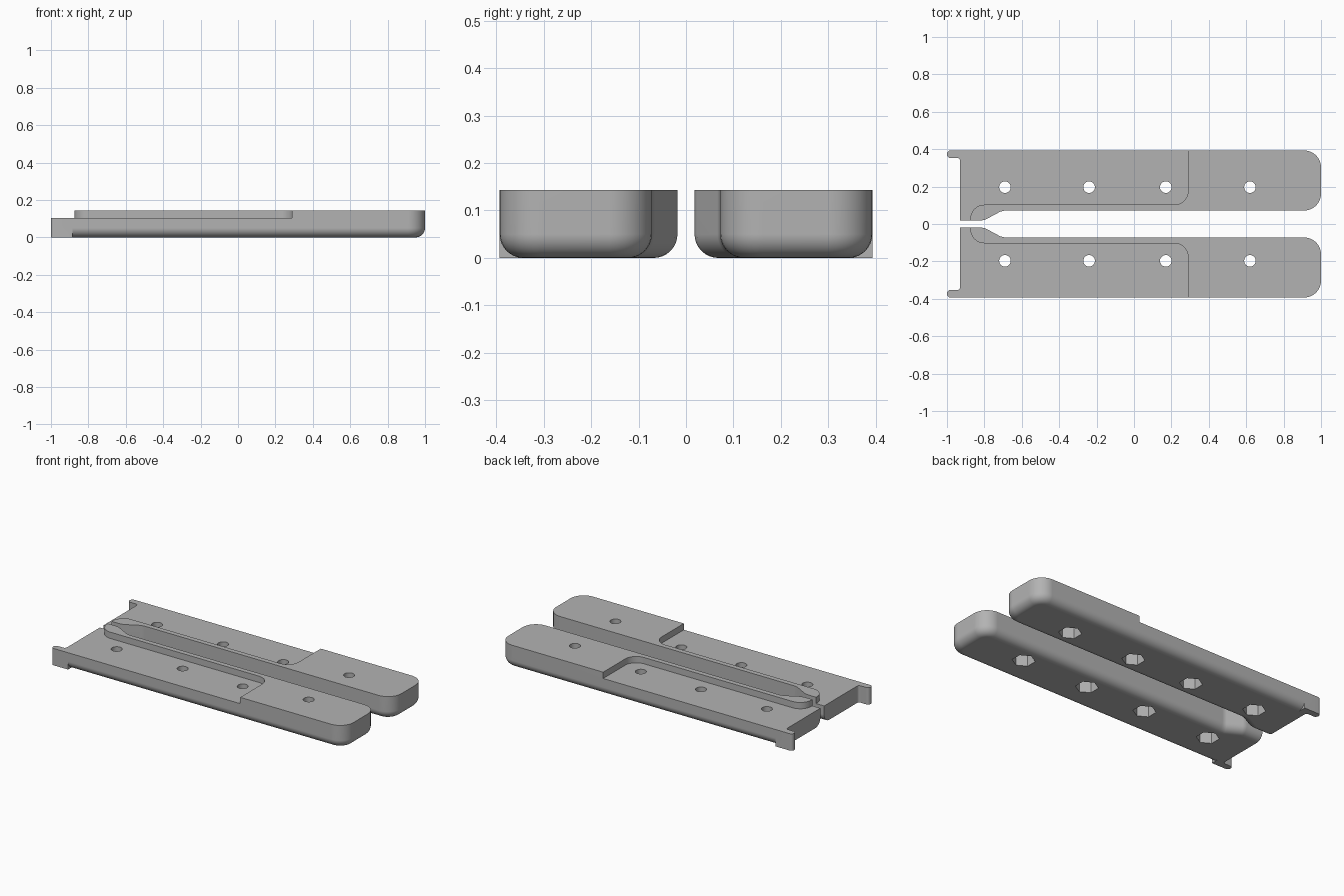
import bpy, bmesh, math
from mathutils import Matrix

old = bpy.data.objects.get("Cube")
if old:
    bpy.data.objects.remove(old, do_unlink=True)

TOP, LOW = 0.143, 0.104             # raised and lowered deck heights
OUT, INN, TIP = 0.393, 0.072, 0.018  # outer side, inner side, clamp tip (y)
BACK = -0.93                         # flat end of the body

grey = bpy.data.materials.new("plain_grey")
grey.use_nodes = True
grey.diffuse_color = (0.45, 0.45, 0.45, 1)
grey.node_tree.nodes["Principled BSDF"].inputs["Base Color"].default_value = (0.45, 0.45, 0.45, 1)


def arc(cx, cy, r, a0, a1, n=8):
    angles = [math.radians(a0 + (a1 - a0) * i / n) for i in range(n + 1)]
    return [(cx + r * math.cos(a), cy + r * math.sin(a)) for a in angles]


def add_prism(bm, outline, z0, z1):
    base = bm.faces.new([bm.verts.new((x, y, z0)) for x, y in outline])
    top = bmesh.ops.extrude_face_region(bm, geom=[base])["geom"]
    bmesh.ops.translate(bm, vec=(0, 0, z1 - z0),
                        verts=[g for g in top if isinstance(g, bmesh.types.BMVert)])


def to_object(bm, name):
    bmesh.ops.recalc_face_normals(bm, faces=bm.faces[:])
    mesh = bpy.data.meshes.new(name)
    bm.to_mesh(mesh)
    bm.free()
    mesh.materials.append(grey)
    obj = bpy.data.objects.new(name, mesh)
    bpy.context.collection.objects.link(obj)
    return obj


def prisms(name, outlines, z0, z1):
    bm = bmesh.new()
    for outline in outlines:
        add_prism(bm, outline, z0, z1)
    return to_object(bm, name)


def combine(obj, other, operation):
    mod = obj.modifiers.new(other.name, "BOOLEAN")
    mod.object, mod.operation, mod.solver = other, operation, "EXACT"
    graph = bpy.context.evaluated_depsgraph_get()
    result = bpy.data.meshes.new_from_object(obj.evaluated_get(graph))
    obj.modifiers.clear()
    obj.data = result
    bpy.data.objects.remove(other, do_unlink=True)


# Body: long plate with round end, widening to a tip at the flat end
body_outline = ([(BACK, OUT), (BACK, TIP), (-0.82, TIP), (-0.795, 0.023),
                 (-0.715, 0.066), (-0.69, INN)]
                + arc(0.91, INN + 0.09, 0.09, -90, 0)
                + arc(0.91, OUT - 0.09, 0.09, 0, 90))
bm = bmesh.new()
add_prism(bm, body_outline, 0, TOP)
rounded = [e for e in bm.edges
           if all(v.co.z < 0.001 for v in e.verts)
           and not all(abs(v.co.x - BACK) < 0.001 for v in e.verts)]
bmesh.ops.bevel(bm, geom=rounded, offset=0.05, segments=8, profile=0.5, affect="EDGES")
plate = to_object(bm, "back_plate")

# Ear sticking out past the flat end
ear_outline = ([(-0.885, 0.34), (-0.885, OUT)]
               + arc(-0.982, OUT - 0.018, 0.018, 90, 180, 4)
               + arc(-0.982, 0.371, 0.018, 180, 270, 4)
               + arc(-0.945, 0.338, 0.015, 90, 0, 4))
combine(plate, prisms("ear", [ear_outline], 0, TOP), "UNION")

# Lowered deck, leaving a raised inner rail and a raised round end
step_outline = ([(-1.1, 0.5), (-1.1, -0.1), (-0.875, -0.1)]
                + arc(-0.8, 0.028, 0.075, 180, 90)
                + arc(0.215, 0.178, 0.075, -90, 0)
                + [(0.29, 0.5)])
combine(plate, prisms("step_cutter", [step_outline], LOW, 0.3), "DIFFERENCE")

# Screw holes with hexagonal nut pockets underneath
holes = [-0.69, -0.24, 0.17, 0.62]
pockets = [arc(x, 0.197, 0.064, 30, 330, 5) for x in holes]
bores = [arc(x, 0.197, 0.031, 0, 345, 23) for x in holes]
combine(plate, prisms("pocket_cutter", pockets, -0.1, 0.065), "DIFFERENCE")
combine(plate, prisms("bore_cutter", bores, -0.1, 0.3), "DIFFERENCE")

# Mirrored front plate
bm = bmesh.new()
bm.from_mesh(plate.data)
bmesh.ops.transform(bm, matrix=Matrix.Scale(-1, 4, (0, 1, 0)), verts=bm.verts[:])
front = to_object(bm, "front_plate")

# Smooth fillets, crisp edges
for obj in (plate, front):
    bpy.ops.object.select_all(action="DESELECT")
    obj.select_set(True)
    bpy.context.view_layer.objects.active = obj
    bpy.ops.object.shade_smooth_by_angle(angle=math.radians(25))
    obj.modifiers.new("flat_normals", "WEIGHTED_NORMAL").keep_sharp = True
